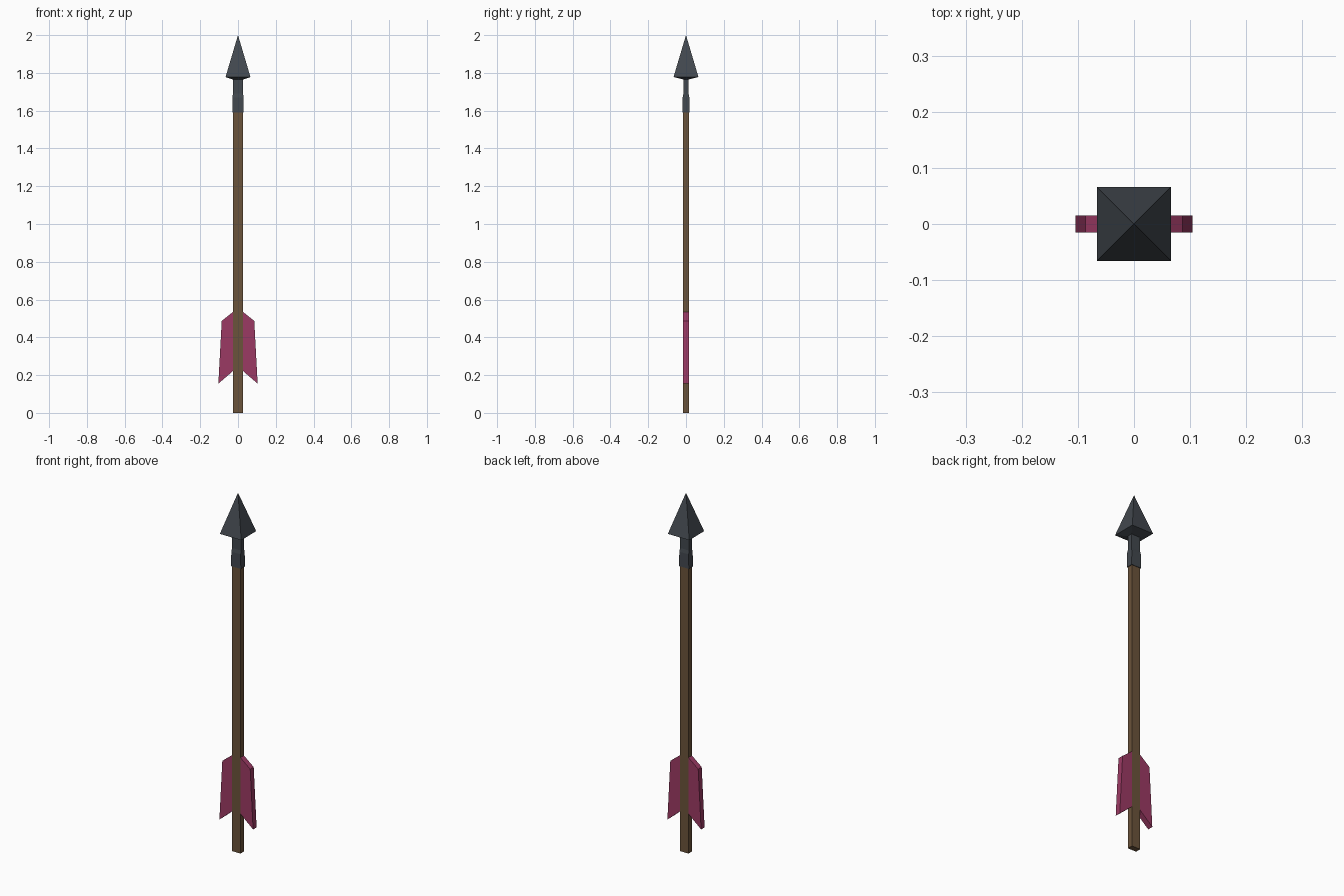
import bpy, bmesh

if "Cube" in bpy.data.objects:
    bpy.data.objects.remove(bpy.data.objects["Cube"])


def material(name, rgb):
    m = bpy.data.materials.new(name)
    m.diffuse_color = (*rgb, 1)
    m.use_nodes = True
    m.node_tree.nodes["Principled BSDF"].inputs["Base Color"].default_value = m.diffuse_color
    return m


wood = material("brown wood", (0.147, 0.087, 0.043))
metal = material("dark metal", (0.055, 0.065, 0.077))
feather = material("crimson feather", (0.33, 0.042, 0.127))


def finish(bm, name, mat):
    bmesh.ops.remove_doubles(bm, verts=bm.verts, dist=1e-5)
    bmesh.ops.recalc_face_normals(bm, faces=bm.faces)
    me = bpy.data.meshes.new(name)
    bm.to_mesh(me)
    bm.free()
    me.materials.append(mat)
    ob = bpy.data.objects.new(name, me)
    bpy.context.collection.objects.link(ob)
    return ob


def loft(name, sections, mat, tip=None):
    """Stack of rectangles (half x, half y, z), closed by a cap or a point."""
    bm = bmesh.new()
    rings = [[bm.verts.new((sx * hx, sy * hy, z))
              for sx, sy in ((-1, -1), (1, -1), (1, 1), (-1, 1))]
             for hx, hy, z in sections]
    for a, b in zip(rings, rings[1:]):
        for i in range(4):
            j = (i + 1) % 4
            bm.faces.new((a[i], a[j], b[j], b[i]))
    bm.faces.new(rings[0][::-1])
    if tip is None:
        bm.faces.new(rings[-1])
    else:
        top = bm.verts.new((0, 0, tip))
        for i in range(4):
            bm.faces.new((rings[-1][i], rings[-1][(i + 1) % 4], top))
    return finish(bm, name, mat)


def fletching(name, side):
    """Flat feather plate cut from a side profile."""
    profile = [(0.026, 0.535), (0.086, 0.487), (0.104, 0.155), (0.026, 0.222)]
    bm = bmesh.new()
    f = bm.faces.new([bm.verts.new((side * x, -0.0155, z)) for x, z in profile])
    ext = bmesh.ops.extrude_face_region(bm, geom=[f], use_keep_orig=True)
    for v in ext["geom"]:
        if isinstance(v, bmesh.types.BMVert):
            v.co.y = 0.0155
    return finish(bm, name, feather)


# Shaft
loft("shaft", [(0.026, 0.0155, 0), (0.026, 0.0155, 1.6)], wood)

# Socket and neck below the head
loft("socket", [(0.03, 0.0185, 1.59), (0.029, 0.0175, 1.67),
                (0.027, 0.0135, 1.69), (0.027, 0.0135, 1.775)], metal)

# Four-sided arrowhead with a shallow sloped underside
loft("arrowhead", [(0.027, 0.0135, 1.765), (0.066, 0.066, 1.778)], metal, tip=2.0)

# Feathers on both sides
for label, s in (("left", -1), ("right", 1)):
    fletching(label + "_fletching", s)
